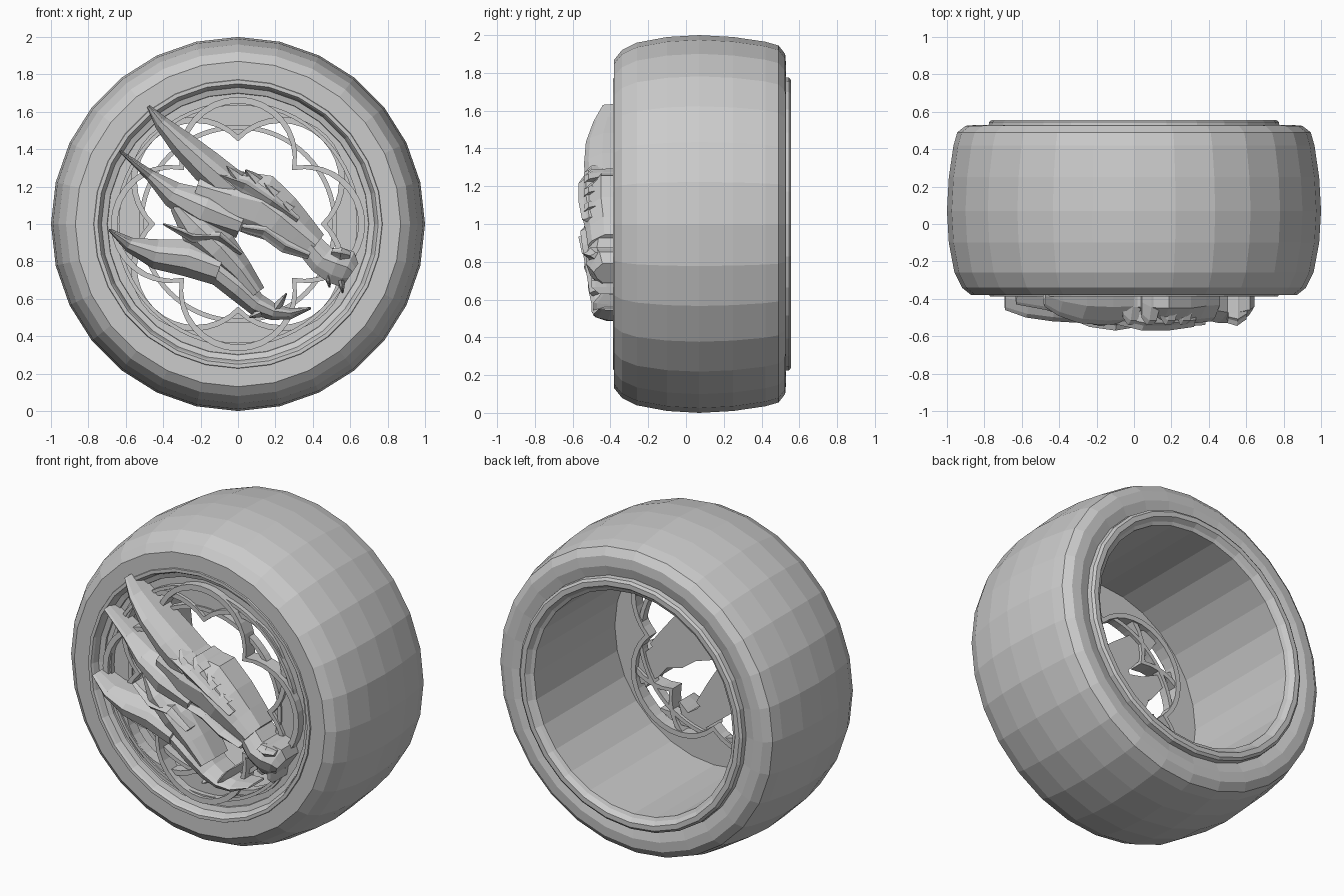
import bpy
import bmesh
from math import sin, cos, pi, tau, sqrt
from mathutils import Vector

cube = bpy.data.objects.get("Cube")
if cube:
    bpy.data.objects.remove(cube, do_unlink=True)

HUB = 1.0      # height of the wheel axis
BACK = -0.30   # rear plane of the sculpted ornament


def finish(name, bm):
    """Turn a bmesh into a flat shaded object."""
    bmesh.ops.remove_doubles(bm, verts=bm.verts, dist=0.0001)
    bmesh.ops.recalc_face_normals(bm, faces=bm.faces)
    mesh = bpy.data.meshes.new(name)
    bm.to_mesh(mesh)
    bm.free()
    obj = bpy.data.objects.new(name, mesh)
    bpy.context.collection.objects.link(obj)
    return obj


def skin(bm, rings, close_ends=False):
    """Bridge consecutive closed rings of vertices with quads."""
    for a, b in zip(rings, rings[1:]):
        count = len(a)
        for i in range(count):
            j = (i + 1) % count
            bm.faces.new((a[i], a[j], b[j], b[i]))
    if close_ends:
        bm.faces.new(rings[0])
        bm.faces.new(rings[-1])


def revolve(name, profile, segments=28):
    """Sweep a closed (y, radius) profile around the wheel axis."""
    bm = bmesh.new()
    rings = []
    for k in range(segments):
        angle = tau * k / segments
        rings.append([bm.verts.new((r * sin(angle), y, HUB + r * cos(angle)))
                      for y, r in profile])
    skin(bm, rings + rings[:1])
    return finish(name, bm)


def circle(radius):
    return lambda angle: radius


def foil(distance, radius, turn=0.0, offset=0.0):
    """Polar outline of four overlapping round lobes."""
    def outline(angle):
        local = (angle - turn + pi / 4) % (pi / 2) - pi / 4
        reach = sqrt(radius ** 2 - (distance * sin(local)) ** 2)
        return distance * cos(local) + reach + offset
    return outline


def band(name, outer, inner, front, rear, segments=64):
    """Flat ring whose two edges follow polar outlines."""
    bm = bmesh.new()
    rings = []
    for k in range(segments):
        angle = tau * k / segments
        corners = ((outer, front), (inner, front), (inner, rear), (outer, rear))
        rings.append([bm.verts.new((edge(angle) * sin(angle), y,
                                    HUB + edge(angle) * cos(angle)))
                      for edge, y in corners])
    skin(bm, rings + rings[:1])
    return finish(name, bm)


def blade(name, stations, shoulder=0.6):
    """Ridged relief along a spine of (x, z, half width, crest depth)."""
    bm = bmesh.new()
    points = [Vector((x, 0, z)) for x, z, width, crest in stations]
    last = len(points) - 1
    rings = []
    for i, (x, z, width, crest) in enumerate(stations):
        along = (points[min(i + 1, last)] - points[max(i - 1, 0)]).normalized()
        side = Vector((-along.z, 0, along.x))
        edge = BACK - (crest + BACK) * shoulder
        bulge = BACK - (crest + BACK) * 0.9
        section = ((1, BACK), (1, edge), (0.5, bulge), (0.1, -crest),
                   (-0.55, bulge), (-1, edge), (-1, BACK))
        rings.append([bm.verts.new(points[i] + side * width * across
                                   + Vector((0, y, 0)))
                      for across, y in section])
    skin(bm, rings, close_ends=True)
    return finish(name, bm)


# Tyre with a crowned tread and bevelled shoulders
revolve("tyre", [
    (-0.38, 0.76), (-0.38, 0.87), (-0.34, 0.92), (-0.26, 0.96),
    (-0.1, 0.99), (0.07, 1.0), (0.25, 0.99), (0.42, 0.965),
    (0.49, 0.945), (0.525, 0.9), (0.53, 0.84), (0.51, 0.76)])

# Deep rim barrel with a lip at each end
revolve("rim_barrel", [
    (0.5, 0.78), (0.545, 0.775), (0.557, 0.76), (0.557, 0.73),
    (0.53, 0.71), (0.52, 0.69), (-0.28, 0.69), (-0.33, 0.7),
    (-0.34, 0.73), (-0.375, 0.742), (-0.387, 0.75), (-0.387, 0.77),
    (-0.36, 0.78)])

# Face plate and layered tracery
band("face_plate", circle(0.71), foil(0.33, 0.33, pi / 4), -0.32, -0.28)
band("rear_tracery", foil(0.33, 0.33, pi / 4, 0.01),
     foil(0.33, 0.33, pi / 4, -0.025), -0.34, -0.27)
band("front_tracery", foil(0.36, 0.31, 0, 0.01),
     foil(0.36, 0.31, 0, -0.025), -0.37, -0.28)
band("inner_ring", circle(0.53), circle(0.505), -0.33, -0.28)
band("outer_ring", circle(0.655), circle(0.635), -0.35, -0.3)

# Horns sweeping back from the head
blade("upper_horn", [
    (-0.48, 1.63, 0.008, 0.44), (-0.41, 1.54, 0.04, 0.49),
    (-0.3, 1.43, 0.07, 0.53), (-0.17, 1.31, 0.09, 0.54),
    (-0.02, 1.18, 0.1, 0.53)])
blade("middle_horn", [
    (-0.63, 1.39, 0.006, 0.43), (-0.47, 1.26, 0.03, 0.46),
    (-0.35, 1.16, 0.07, 0.5), (-0.18, 1.08, 0.11, 0.54),
    (0.02, 1.0, 0.08, 0.53)])
blade("jaw_horn", [
    (-0.69, 0.97, 0.006, 0.46), (-0.58, 0.89, 0.04, 0.5),
    (-0.44, 0.84, 0.08, 0.52), (-0.27, 0.82, 0.1, 0.53),
    (-0.1, 0.76, 0.09, 0.54)])

# Skull tapering down to the snout
blade("skull", [
    (-0.22, 1.2, 0.08, 0.5), (-0.04, 1.14, 0.15, 0.54),
    (0.12, 1.1, 0.17, 0.55), (0.22, 1.03, 0.14, 0.55),
    (0.32, 0.95, 0.11, 0.53), (0.41, 0.88, 0.08, 0.52)])
blade("snout", [
    (0.36, 0.91, 0.07, 0.51), (0.45, 0.81, 0.08, 0.53),
    (0.52, 0.78, 0.1, 0.53), (0.58, 0.76, 0.1, 0.51),
    (0.61, 0.74, 0.06, 0.49)], shoulder=0.75)

# Cheek, lower jaw and curled chin
blade("cheek", [
    (-0.33, 1.1, 0.04, 0.48), (-0.22, 0.98, 0.1, 0.54),
    (-0.1, 0.87, 0.1, 0.55), (0.01, 0.75, 0.07, 0.53),
    (0.1, 0.63, 0.05, 0.51)])
blade("lower_jaw", [
    (-0.14, 0.77, 0.07, 0.52), (0.0, 0.66, 0.07, 0.52),
    (0.1, 0.57, 0.06, 0.5), (0.19, 0.53, 0.045, 0.5),
    (0.28, 0.52, 0.03, 0.49), (0.39, 0.55, 0.006, 0.46)])

# Raised ridges that shape the face
blade("brow_ridge", [
    (-0.12, 1.27, 0.01, 0.53), (0.04, 1.21, 0.05, 0.57),
    (0.18, 1.12, 0.04, 0.57), (0.32, 1.02, 0.02, 0.55)], shoulder=0.85)
blade("lip_ridge", [
    (0.02, 0.98, 0.02, 0.54), (0.14, 0.96, 0.035, 0.56),
    (0.25, 0.88, 0.035, 0.55), (0.38, 0.83, 0.02, 0.54)], shoulder=0.85)
blade("cheek_ridge", [
    (-0.4, 1.0, 0.005, 0.48), (-0.24, 0.93, 0.03, 0.55),
    (-0.1, 0.93, 0.03, 0.57), (0.02, 0.84, 0.01, 0.55)], shoulder=0.85)
blade("nostril", [
    (0.5, 0.85, 0.02, 0.53), (0.55, 0.84, 0.035, 0.545),
    (0.6, 0.83, 0.02, 0.51)], shoulder=0.85)


def spike(name, base, tip, width, depth):
    """Short tapering point used for fangs and scales."""
    (bx, bz), (tx, tz) = base, tip
    return blade(name, [(bx, bz, width, depth),
                        ((bx + tx) / 2, (bz + tz) / 2, width * 0.6, depth),
                        (tx, tz, 0.004, depth - 0.04)])


# Scales along the crown and fangs along the mouth
crown = [(0.0, 1.24), (0.1, 1.22), (0.2, 1.15), (0.28, 1.07)]
for i, (x, z) in enumerate(crown):
    spike("crown_scale_%d" % i, (x, z), (x - 0.06, z + 0.07), 0.05, 0.54)

fangs = [(0.42, 0.8), (0.48, 0.73), (0.55, 0.7)]
for i, (x, z) in enumerate(fangs):
    spike("upper_fang_%d" % i, (x, z), (x + 0.01, z - 0.07), 0.025, 0.5)
spike("lower_fang", (0.2, 0.54), (0.26, 0.63), 0.03, 0.49)
spike("chin_barb", (0.12, 0.53), (0.06, 0.5), 0.03, 0.49)
